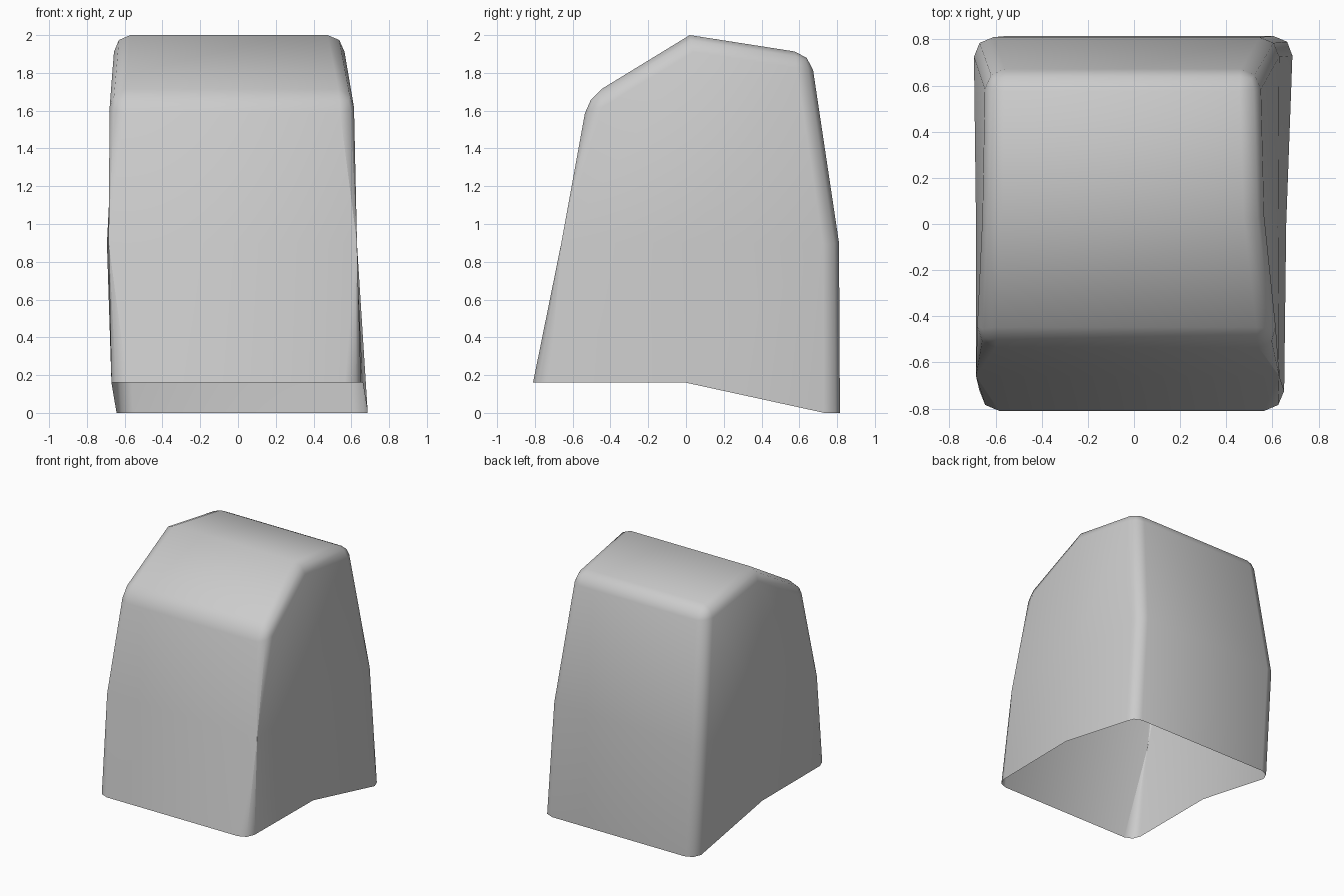
import bpy, bmesh, math

if "Cube" in bpy.data.objects:
    bpy.data.objects.remove(bpy.data.objects["Cube"])

grey = bpy.data.materials.new("plain grey")
grey.diffuse_color = (0.6, 0.6, 0.6, 1)
grey.use_nodes = True
grey.node_tree.nodes["Principled BSDF"].inputs["Base Color"].default_value = grey.diffuse_color

# Cage: rows bottom, middle, top; each has front, centre, back as (left x, right x, y, z)
rows = [
    [(-0.67, 0.65, -0.81, 0.16), (-0.67, 0.66, 0.0, 0.16), (-0.64, 0.69, 0.815, -0.018)],
    [(-0.685, 0.63, -0.66, 0.9), (-0.685, 0.625, 0.0, 0.9), (-0.695, 0.63, 0.81, 0.9)],
    [(-0.685, 0.625, -0.52, 1.67), (-0.655, 0.56, 0.02, 2.0), (-0.64, 0.54, 0.66, 1.90)],
]
bm = bmesh.new()
L = [[bm.verts.new((a, y, z)) for a, b, y, z in r] for r in rows]
R = [[bm.verts.new((b, y, z)) for a, b, y, z in r] for r in rows]

for i in range(2):
    # Side walls
    for j in range(2):
        bm.faces.new((L[i][j], L[i + 1][j], L[i + 1][j + 1], L[i][j + 1]))
        bm.faces.new((R[i][j], R[i][j + 1], R[i + 1][j + 1], R[i + 1][j]))
    # Front and back walls
    bm.faces.new((L[i][0], R[i][0], R[i + 1][0], L[i + 1][0]))
    bm.faces.new((L[i][2], L[i + 1][2], R[i + 1][2], R[i][2]))
    # Ridged top
    bm.faces.new((L[2][i], R[2][i], R[2][i + 1], L[2][i + 1]))

# Round the four upright corners and the top rim, leaving the underside open
pairs = [(L[2][0], R[2][0]), (L[2][2], R[2][2])]
for S in (L, R):
    for i in range(2):
        pairs += [(S[i][0], S[i + 1][0]), (S[i][2], S[i + 1][2]), (S[2][i], S[2][i + 1])]
bm.edges.ensure_lookup_table()
edges = [bm.edges.get(p) for p in pairs]
bmesh.ops.bevel(bm, geom=edges, offset=0.085, offset_type='OFFSET', segments=2,
                profile=0.5, affect='EDGES', clamp_overlap=True)

# Level the rear foot
for v in bm.verts:
    v.co.z = max(v.co.z, 0.0)
for f in bm.faces:
    f.smooth = True
bmesh.ops.recalc_face_normals(bm, faces=bm.faces)

mesh = bpy.data.meshes.new("key_shell")
bm.to_mesh(mesh)
bm.free()
mesh.materials.append(grey)
shell = bpy.data.objects.new("key_shell", mesh)
bpy.context.collection.objects.link(shell)
